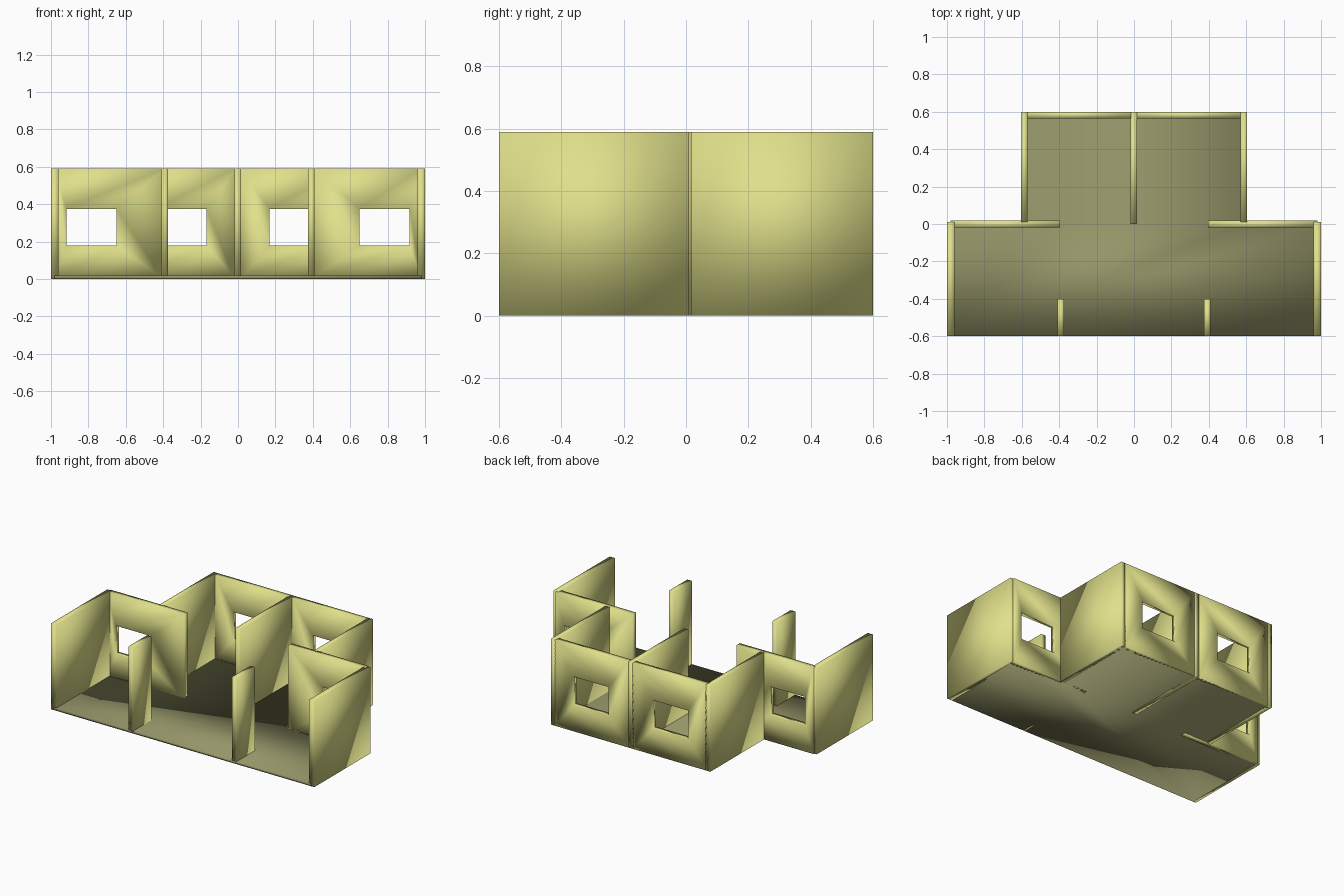
import bpy
import bmesh

cube = bpy.data.objects.get("Cube")
if cube:
    bpy.data.objects.remove(cube, do_unlink=True)

HEIGHT = 0.59
SILL, HEAD = 0.18, 0.375


def make_material(name, rgb):
    mat = bpy.data.materials.new(name)
    mat.use_nodes = True
    mat.diffuse_color = (*rgb, 1)
    mat.node_tree.nodes["Principled BSDF"].inputs["Base Color"].default_value = (*rgb, 1)
    return mat


plaster = make_material("pale_olive_plaster", (0.75, 0.75, 0.26))
floor_mat = make_material("dull_olive_floor", (0.30, 0.30, 0.14))


def finish(name, bm, mat):
    bmesh.ops.recalc_face_normals(bm, faces=bm.faces)
    mesh = bpy.data.meshes.new(name)
    bm.to_mesh(mesh)
    bm.free()
    mesh.materials.append(mat)
    mesh.shade_smooth()
    obj = bpy.data.objects.new(name, mesh)
    bpy.context.collection.objects.link(obj)
    return obj


def extrude_faces(bm, vector):
    result = bmesh.ops.extrude_face_region(bm, geom=bm.faces[:])
    verts = [v for v in result["geom"] if isinstance(v, bmesh.types.BMVert)]
    bmesh.ops.translate(bm, verts=verts, vec=vector)


def plain_wall(name, x0, x1, y0, y1):
    bm = bmesh.new()
    bm.faces.new([bm.verts.new((x, y, 0)) for x, y in
                  ((x0, y0), (x1, y0), (x1, y1), (x0, y1))])
    extrude_faces(bm, (0, 0, HEIGHT))
    return finish(name, bm, plaster)


def window_wall(name, x0, x1, y0, y1, wx0, wx1):
    """Wall along x with one rectangular opening."""
    bm = bmesh.new()

    def ring(a, b, low, high):
        return [bm.verts.new((x, y0, z)) for x, z in
                ((a, low), (b, low), (b, high), (a, high))]

    outer = ring(x0, x1, 0, HEIGHT)
    inner = ring(wx0, wx1, SILL, HEAD)
    for i in range(4):
        j = (i + 1) % 4
        bm.faces.new((outer[i], outer[j], inner[j], inner[i]))
    extrude_faces(bm, (0, y1 - y0, 0))
    return finish(name, bm, plaster)


# T-shaped floor slab
half = [(0.98, -0.6), (0.98, 0.0), (0.59, 0.0), (0.59, 0.59)]
outline = half + [(-x, y) for x, y in reversed(half)]
bm = bmesh.new()
bm.faces.new([bm.verts.new((x, y, 0)) for x, y in outline])
extrude_faces(bm, (0, 0, 0.018))
finish("floor", bm, floor_mat)

# Mirrored walls
for side, s in (("left", 1), ("right", -1)):
    def span(a, b):
        return sorted((s * a, s * b))

    plain_wall(side + "_outer_wall", *span(0.96, 1.0), -0.6, 0.01)
    plain_wall(side + "_rear_side_wall", *span(0.57, 0.605), 0.01, 0.6)
    plain_wall(side + "_front_stub_wall", *span(0.375, 0.41), -0.6, -0.4)
    window_wall(side + "_front_room_window_wall", *span(0.395, 0.98), -0.02, 0.018,
                *span(0.65, 0.918))
    window_wall(side + "_rear_window_wall", *span(0.015, 0.575), 0.565, 0.6,
                *span(0.168, 0.435))

# Dividing wall between the rear rooms
plain_wall("centre_dividing_wall", -0.02, 0.016, 0.0, 0.6)
